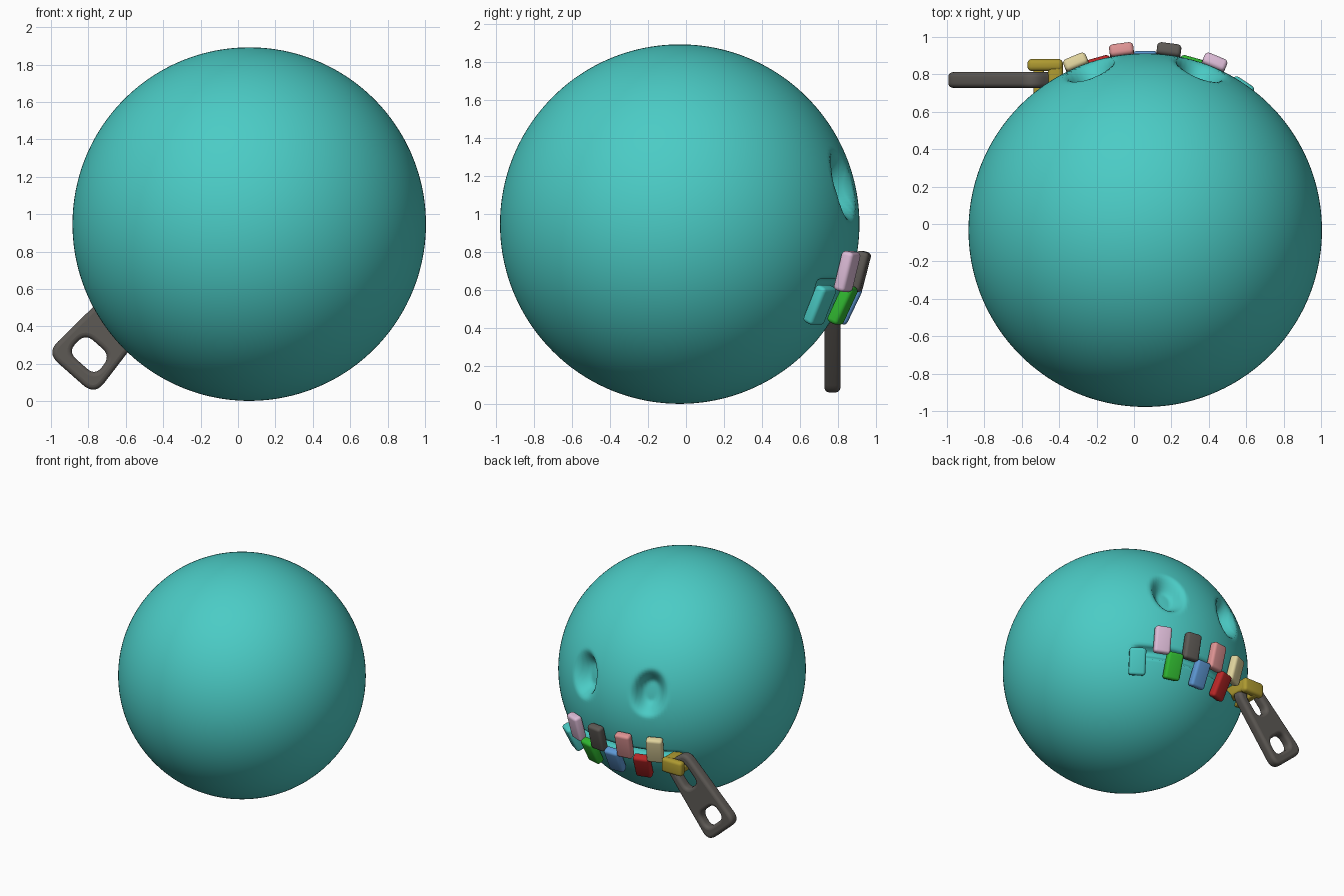
import bpy, bmesh
from math import radians, sin, cos, atan2
from mathutils import Matrix, Vector

if "Cube" in bpy.data.objects:
    bpy.data.objects.remove(bpy.data.objects["Cube"])

C, R = Vector((0.06, -0.033, 0.947)), 0.945


def material(name, rgb):
    m = bpy.data.materials.new(name)
    m.diffuse_color = (*rgb, 1)
    m.use_nodes = True
    m.node_tree.nodes["Principled BSDF"].inputs["Base Color"].default_value = m.diffuse_color
    return m


def add_object(name, bm, mat, matrix=Matrix()):
    me = bpy.data.meshes.new(name)
    bm.to_mesh(me)
    bm.free()
    me.polygons.foreach_set("use_smooth", [True] * len(me.polygons))
    ob = bpy.data.objects.new(name, me)
    ob.matrix_world = matrix
    if mat:
        me.materials.append(mat)
    bpy.context.collection.objects.link(ob)
    return ob


def rounded_box(name, size, bevel, mat, matrix):
    bm = bmesh.new()
    bmesh.ops.create_cube(bm, size=1)
    bmesh.ops.scale(bm, vec=size, verts=bm.verts)
    bmesh.ops.bevel(bm, geom=bm.edges[:], offset=bevel, segments=4,
                    profile=0.5, affect='EDGES')
    return add_object(name, bm, mat, matrix)


def fade(a, b, t):
    t = min(max((t - a) / (b - a), 0), 1)
    return 1 - t * t * (3 - 2 * t)


teal = material("teal", (0.07, 0.60, 0.56))
gold = material("gold", (0.42, 0.32, 0.03))
dark = material("dark_grey", (0.11, 0.10, 0.09))

# Body: ball with two oval eye dents and a mouth groove on the back side
bm = bmesh.new()
bmesh.ops.create_uvsphere(bm, u_segments=240, v_segments=160, radius=R)
for v in bm.verts:
    p = v.co.copy()
    if p.y > 0.4:
        r = ((abs(p.x) - 0.295) / 0.13) ** 2 + ((p.z - 0.2) / 0.18) ** 2
        d = 0.11 * fade(0.45, 1.08, r ** 0.5)
        az = abs(atan2(p.x, p.y))
        d += 0.07 * fade(0.02, 0.045, abs(p.z + 0.33)) * fade(0.56, 0.64, az)
        v.co = p * (1 - d / R)
add_object("body", bm, teal, Matrix.Translation(C))

# Zip teeth: staggered upper and lower rows following the ball
rows = {
    "upper_tooth": (-14.6, [(22.5, material("lilac", (0.72, 0.50, 0.68))),
                            (7.5, dark),
                            (-7.5, material("pink", (0.72, 0.29, 0.29))),
                            (-22.5, material("cream", (0.73, 0.64, 0.33)))]),
    "lower_tooth": (-25.5, [(34, teal),
                            (15.5, material("green", (0.03, 0.48, 0.03))),
                            (0, material("blue", (0.11, 0.31, 0.65))),
                            (-15.5, material("red", (0.48, 0.02, 0.02)))]),
}
for name, (lat, teeth) in rows.items():
    for az, mat in teeth:
        M = (Matrix.Translation(C) @ Matrix.Rotation(radians(-az), 4, 'Z')
             @ Matrix.Rotation(radians(lat), 4, 'X')
             @ Matrix.Translation((0, R + 0.04, 0)))
        rounded_box(name, (0.13, 0.068, 0.215), 0.022, mat, M)

# Zip slider: bar outside the pull, with a leg through its hole and a base
rounded_box("slider_bar", (0.19, 0.065, 0.12), 0.025, gold,
            Matrix.Translation((-0.475, 0.85, 0.605)))
rounded_box("slider_leg", (0.055, 0.24, 0.055), 0.015, gold,
            Matrix.Translation((-0.51, 0.74, 0.57)))
rounded_box("slider_base", (0.08, 0.22, 0.10), 0.02, gold,
            Matrix.Translation((-0.42, 0.76, 0.61)))

# Pull tab: tapered plate with rounded corners and two holes
bevel = 0.025


def rounded_spline(curve, corners, radius):
    pts = []
    n = len(corners)
    for i, c in enumerate(corners):
        c = Vector(c)
        a = c + (Vector(corners[i - 1]) - c).normalized() * radius
        b = c + (Vector(corners[(i + 1) % n]) - c).normalized() * radius
        for k in range(9):
            t = k / 8
            pts.append(a * (1 - t) ** 2 + c * 2 * t * (1 - t) + b * t * t)
    s = curve.splines.new('POLY')
    s.points.add(len(pts) - 1)
    for q, p in zip(s.points, pts):
        q.co = (p.x, p.y, 0, 1)
    s.use_cyclic_u = True


cu = bpy.data.curves.new("pull_tab", 'CURVE')
cu.dimensions, cu.fill_mode = '2D', 'BOTH'
cu.extrude, cu.bevel_depth, cu.bevel_resolution = 0.017, bevel, 3
cu.offset = -bevel
rounded_spline(cu, [(0, -0.172), (0.67, -0.125), (0.67, 0.125), (0, 0.172)], 0.085)
rounded_spline(cu, [(0.08, -0.105), (0.215, -0.095), (0.215, 0.085), (0.08, 0.09)], 0.06)
rounded_spline(cu, [(0.41, -0.065), (0.605, -0.06), (0.605, 0.06), (0.41, 0.065)], 0.055)
cu.materials.append(dark)
pull = bpy.data.objects.new("pull_tab", cu)
bpy.context.collection.objects.link(pull)
a = radians(48.5)
pull.matrix_world = Matrix(((cos(a), -sin(a), 0, -0.895),
                            (0, 0, -1, 0.77),
                            (sin(a), cos(a), 0, 0.145),
                            (0, 0, 0, 1)))
bpy.context.view_layer.objects.active = pull
pull.select_set(True)
bpy.ops.object.convert(target='MESH')
bpy.ops.object.shade_smooth_by_angle(angle=radians(35))
